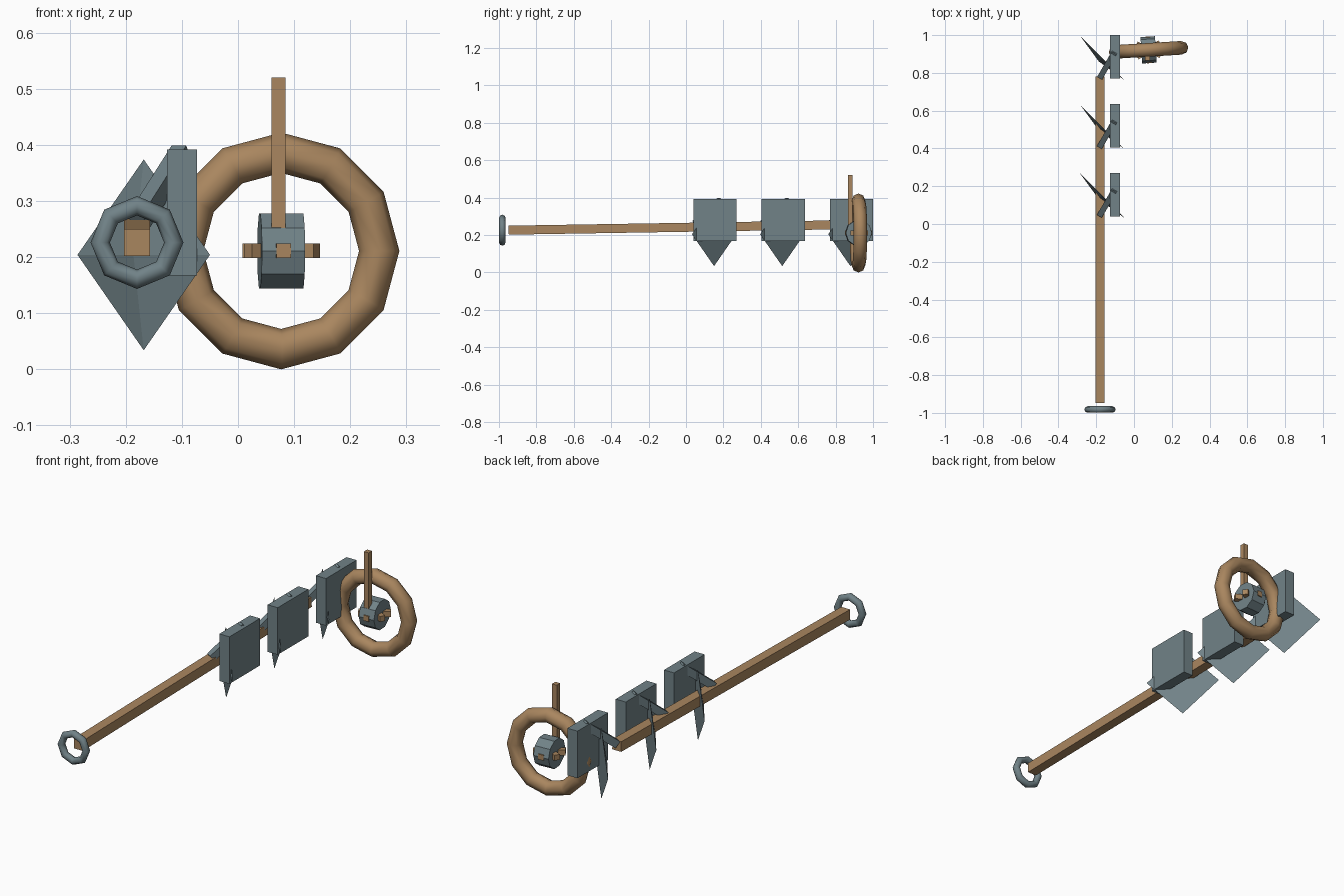
import bpy, bmesh, math
from mathutils import Vector, Matrix

if "Cube" in bpy.data.objects:
    bpy.data.objects.remove(bpy.data.objects["Cube"])


def material(name, color):
    m = bpy.data.materials.new(name)
    m.diffuse_color = color
    m.use_nodes = True
    m.node_tree.nodes["Principled BSDF"].inputs["Base Color"].default_value = m.diffuse_color
    return m


WOOD = material("wood", (0.40, 0.24, 0.115, 1))
IRON = material("iron", (0.165, 0.225, 0.245, 1))


def finish(name, mat, smooth=False):
    o = bpy.context.object
    o.name = name
    o.data.materials.append(mat)
    if smooth:
        bpy.ops.object.shade_smooth_by_angle(angle=math.radians(50))
    return o


def box(name, loc, size, mat, rot=(0, 0, 0)):
    bpy.ops.mesh.primitive_cube_add(size=1, location=loc, rotation=rot)
    o = finish(name, mat)
    o.scale = size
    return o


def torus(name, loc, rot, major, minor, seg, sides, mat):
    bpy.ops.mesh.primitive_torus_add(location=loc, rotation=rot, major_radius=major,
                                     minor_radius=minor, major_segments=seg,
                                     minor_segments=sides)
    return finish(name, mat, True)


def bar(name, a, b, width, height, mat):
    # square bar running from a to b, kept upright
    a, b = Vector(a), Vector(b)
    rot = (b - a).to_track_quat('Y', 'Z').to_euler()
    return box(name, (a + b) / 2, (width, (b - a).length, height), mat, rot)


def share(name, center, half_w, half_h, depth, mat):
    # flat diamond back with a low ridge point on the other side
    bm = bmesh.new()
    bmesh.ops.create_cone(bm, cap_ends=True, segments=4, radius1=1, radius2=0, depth=1)
    bm.transform(Matrix.Translation((0, 0, 0.5)))
    axis_n = Vector((-1, -1, 0)).normalized()
    axis_u = Vector((1, -1, 0)).normalized()
    # turn corners onto the horizontal and vertical axes
    v0 = bm.verts[:][0].co
    ang = max(bm.verts, key=lambda v: v.co.xy.length).co
    bm.transform(Matrix.Rotation(-math.atan2(ang.y, ang.x), 4, 'Z'))
    for v in bm.verts:
        p = v.co.copy()
        v.co = axis_u * p.x * half_w + Vector((0, 0, 1)) * p.y * half_h + axis_n * p.z * depth
    bmesh.ops.recalc_face_normals(bm, faces=bm.faces)
    me = bpy.data.meshes.new(name)
    bm.to_mesh(me)
    bm.free()
    me.materials.append(mat)
    o = bpy.data.objects.new(name, me)
    o.location = center
    bpy.context.collection.objects.link(o)


# beam and hitch ring
bar("beam", (-0.18, -0.948, 0.226), (-0.18, 0.78, 0.254), 0.047, 0.048, WOOD)
torus("hitch_ring", (-0.18, -0.982, 0.226), (math.pi / 2, 0, 0), 0.0655, 0.0172, 8, 8, IRON)

# three plough bodies: share, strut and mouldboard plate
for i in range(3):
    y = i * 0.3645
    share(f"share_{i + 1}", (-0.168, 0.15 + y, 0.204), 0.167, 0.17, 0.026, IRON)
    bar(f"strut_{i + 1}", (-0.178, 0.05 + y, 0.262), (-0.1, 0.185 + y, 0.385), 0.03, 0.035, IRON)
    box(f"mouldboard_{i + 1}", (-0.1, 0.1555 + y, 0.2795), (0.053, 0.231, 0.225), IRON)

# wheel rim, hub and spokes, all turned slightly
TILT = math.radians(3.5)
C = (0.077, 0.922, 0.211)
torus("wheel_rim", C, (math.pi / 2, 0, TILT), 0.175, 0.036, 12, 8, WOOD)
bpy.ops.mesh.primitive_cylinder_add(vertices=10, radius=0.07, depth=0.077, location=C,
                                    rotation=(0, math.pi / 2, TILT))
finish("wheel_hub", IRON)
for k in range(3):
    box(f"spoke_{k + 1}", C, (0.142, 0.026, 0.026), WOOD,
        (0, 0, TILT + math.pi / 2 + k * math.pi / 3))

# upright post over the hub
box("wheel_post", (0.072, 0.878, 0.38), (0.025, 0.025, 0.28), WOOD)
